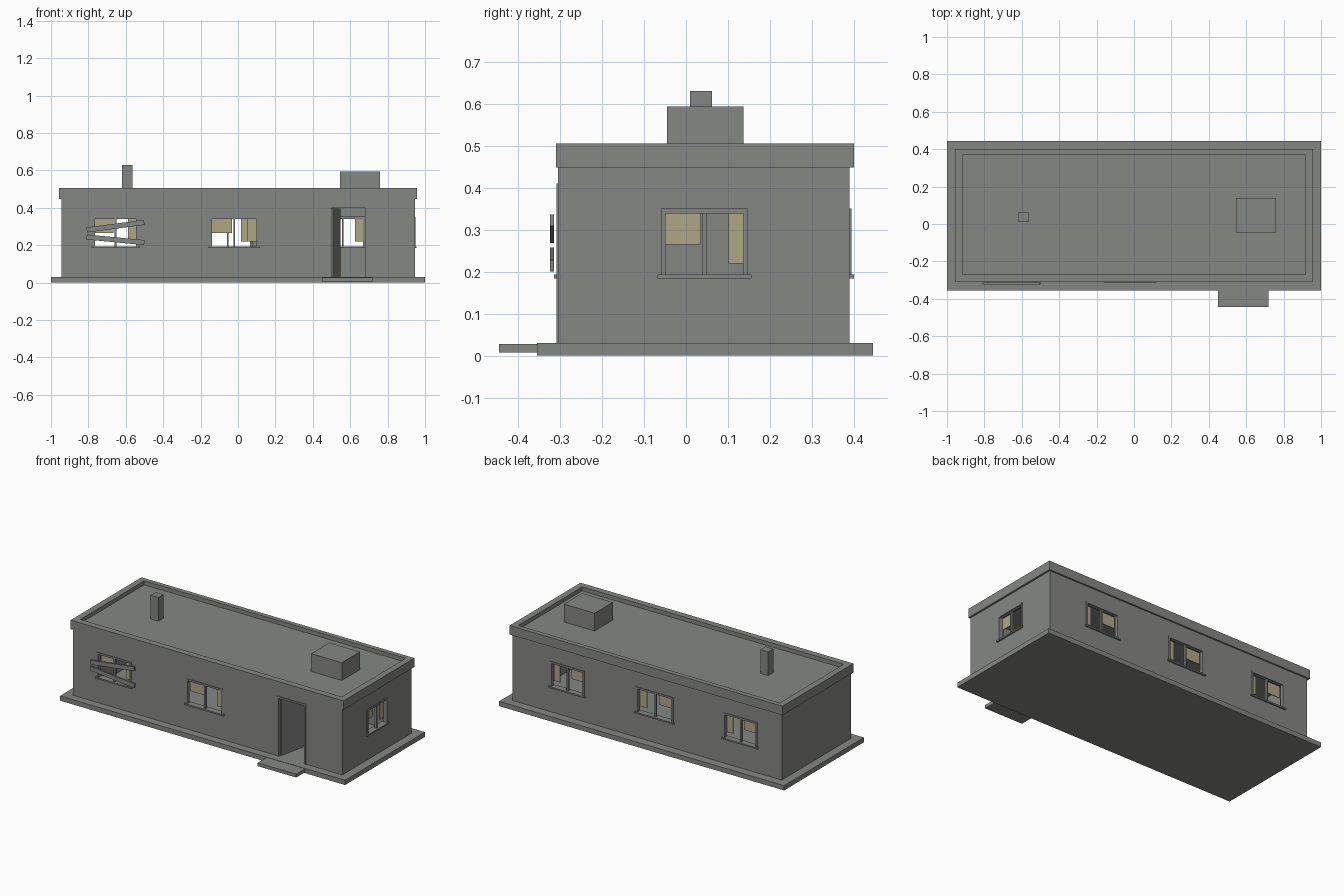
import bpy, math
from mathutils import Matrix, Vector

if "Cube" in bpy.data.objects:
    bpy.data.objects.remove(bpy.data.objects["Cube"])


def material(name, rgb):
    m = bpy.data.materials.new(name)
    m.diffuse_color = (*rgb, 1)
    m.use_nodes = True
    m.node_tree.nodes["Principled BSDF"].inputs["Base Color"].default_value = m.diffuse_color
    return m


GREY = material("concrete grey", (0.235, 0.245, 0.23))
CLOTH = material("faded yellow cloth", (0.42, 0.39, 0.235))


def boxes(name, spans, mat=GREY):
    """One object made of boxes given as (x0, x1, y0, y1, z0, z1)."""
    verts, faces = [], []
    for x0, x1, y0, y1, z0, z1 in spans:
        n = len(verts)
        verts += [(x, y, z) for z in (z0, z1)
                  for x, y in ((x0, y0), (x1, y0), (x1, y1), (x0, y1))]
        faces += [[n + i for i in f] for f in
                  ((3, 2, 1, 0), (4, 5, 6, 7), (0, 1, 5, 4),
                   (1, 2, 6, 5), (2, 3, 7, 6), (3, 0, 4, 7))]
    me = bpy.data.meshes.new(name)
    me.from_pydata(verts, [], faces)
    me.materials.append(mat)
    ob = bpy.data.objects.new(name, me)
    bpy.context.collection.objects.link(ob)
    return ob


def cut(ob, cutter):
    mod = ob.modifiers.new(cutter.name, 'BOOLEAN')
    mod.operation, mod.solver, mod.object = 'DIFFERENCE', 'EXACT', cutter
    cutter.hide_render = True
    cutter.hide_set(True)


# Main dimensions
X, Y0, Y1, T = 0.945, -0.305, 0.39, 0.035
FLOOR, EAVES, TOP = 0.03, 0.45, 0.505
SILL, HEAD = 0.19, 0.35
DOOR = (0.49, 0.69, 0.41)

# Foundation and doorstep
boxes("foundation_slab", [(-1, 1, -0.355, 0.445, 0, FLOOR)])
boxes("doorstep", [(0.45, 0.72, -0.445, -0.355, 0.007, 0.028)])

# Windows: wall side, centre along the wall, half width
WINDOWS = [("front", -0.655, 0.12), ("front", -0.02, 0.13),
           ("back", -0.655, 0.12), ("back", -0.055, 0.13),
           ("back", 0.56, 0.12), ("right", 0.044, 0.104)]


def on_wall(side, a0, a1, d0, d1, z0, z1):
    """Box along a wall; d is depth inwards from the outer face."""
    if side == "front":
        return (a0, a1, Y0 + d0, Y0 + d1, z0, z1)
    if side == "back":
        return (a0, a1, Y1 - d1, Y1 - d0, z0, z1)
    return (X - d1, X - d0, a0, a1, z0, z1)


# Walls with room and openings cut out
walls = boxes("walls", [(-X, X, Y0, Y1, FLOOR, EAVES)])
cut(walls, boxes("room_cutter", [(-X + T, X - T, Y0 + T, Y1 - T, 0, 0.6)]))
holes = [on_wall(s, c - w, c + w, -0.02, T + 0.02, SILL, HEAD) for s, c, w in WINDOWS]
holes.append(on_wall("front", DOOR[0], DOOR[1], -0.02, T + 0.02, 0.01, DOOR[2]))
cut(walls, boxes("opening_cutter", holes))

# Window frames, sills and curtains
F = 0.011
for i, (s, c, w) in enumerate(WINDOWS):
    tag = f"{s}_{i + 1}"
    d0, d1 = -0.004, 0.02
    boxes("window_frame_" + tag, [
        on_wall(s, c - w, c - w + F, d0, d1, SILL, HEAD),
        on_wall(s, c + w - F, c + w, d0, d1, SILL, HEAD),
        on_wall(s, c - w + F, c + w - F, d0, d1, HEAD - F, HEAD),
        on_wall(s, c - 0.005, c + 0.005, 0.002, 0.016, SILL, HEAD - F)])
    boxes("window_sill_" + tag,
          [on_wall(s, c - w - 0.008, c + w + 0.008, -0.01, 0.02, SILL - 0.006, SILL + 0.003)])
    boxes("curtain_" + tag, [
        on_wall(s, c - w + F, c - 0.09 * w, 0.022, 0.027, 0.265, HEAD - F),
        on_wall(s, c + 0.55 * w, c + w - F, 0.022, 0.027, 0.22, HEAD - F)], CLOTH)

# Door frame and half-open leaf
a, b, h = DOOR
boxes("door_frame", [on_wall("front", a, a + F, -0.004, T, FLOOR, h),
                     on_wall("front", b - F, b, -0.004, T, FLOOR, h),
                     on_wall("front", a + F, b - F, -0.004, T, h - F, h)])
leaf = boxes("door_leaf", [(0, 0.172, 0, 0.01, 0, h - F - FLOOR - 0.004)])
leaf.matrix_world = (Matrix.Translation((a + F + 0.008, Y0 + 0.012, FLOOR + 0.002))
                     @ Matrix.Rotation(math.radians(77), 4, 'Z'))

# Roof deck and parapet ring
boxes("roof_deck", [(-0.917, 0.917, -0.272, 0.372, EAVES, 0.48)])
px, py0, py1, pt = 0.957, -0.31, 0.4, 0.04
parapet = boxes("parapet", [(-px, px, py0, py1, EAVES - 0.002, TOP)])
cut(parapet, boxes("parapet_cutter",
                   [(-px + pt, px - pt, py0 + pt, py1 - pt + 0.01, 0.4, 0.6)]))

# Rooftop flue and vent housing
boxes("flue", [(-0.62, -0.565, 0.01, 0.062, 0.47, 0.63)])
boxes("vent_housing", [(0.545, 0.76, -0.045, 0.137, 0.47, 0.593)])

# Boards nailed across the first front window
for name, z, tilt in (("upper_board", 0.302, 7.5), ("lower_board", 0.229, -5.5)):
    board = boxes(name, [(-0.155, 0.155, -0.005, 0.005, -0.0135, 0.0135)])
    board.matrix_world = (Matrix.Translation((-0.655, -0.319, z))
                          @ Matrix.Rotation(math.radians(-tilt), 4, 'Y'))
